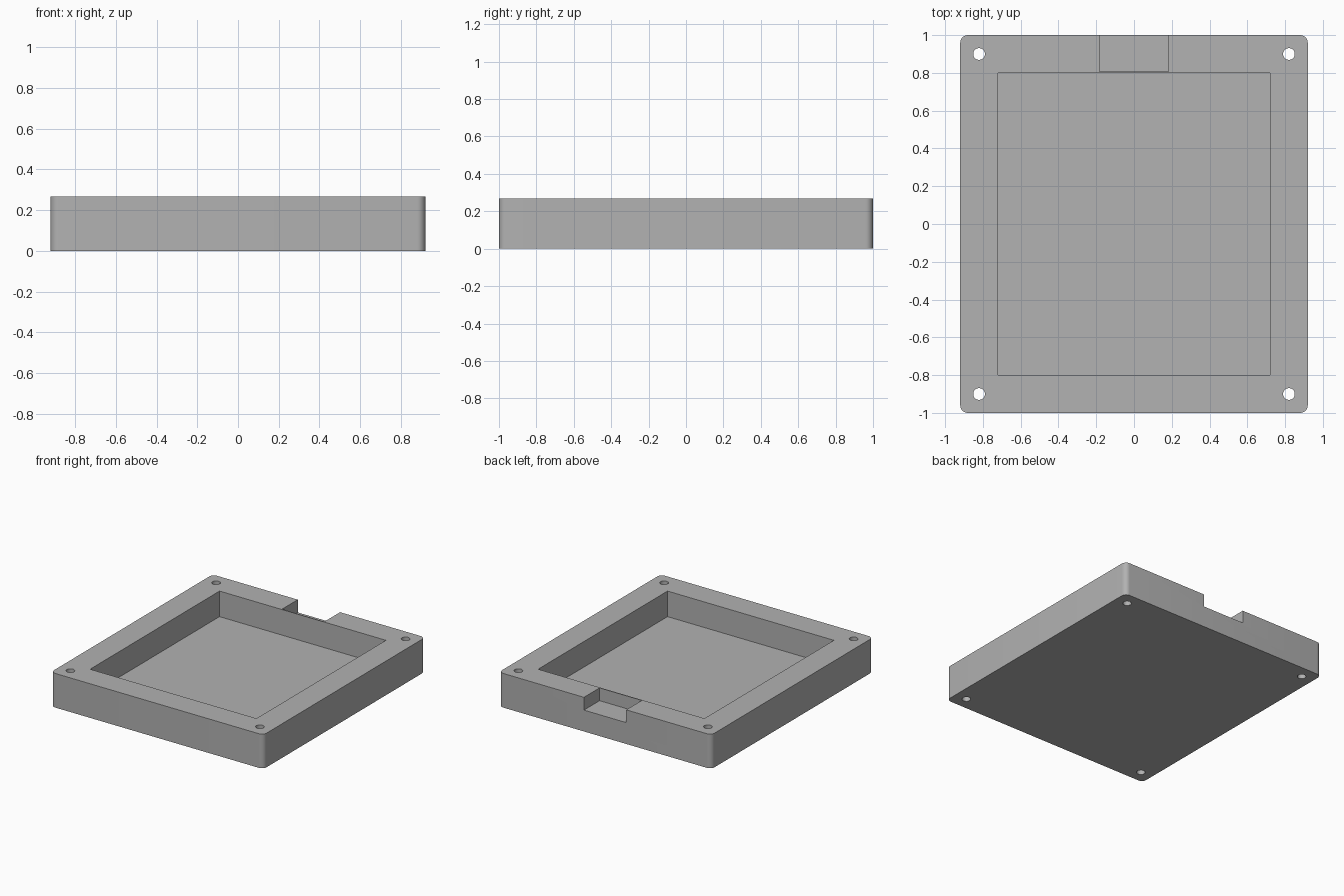
import bpy
import bmesh
from math import radians

default_cube = bpy.data.objects.get("Cube")
if default_cube:
    bpy.data.objects.remove(default_cube, do_unlink=True)

WIDTH, LENGTH, HEIGHT = 1.84, 2.0, 0.267
FLOOR = 0.067
OVER = 0.1  # how far cutters reach past the body

grey = bpy.data.materials.new("light_grey")
grey.use_nodes = True
colour = (0.445, 0.445, 0.445, 1)
grey.diffuse_color = colour
grey.node_tree.nodes["Principled BSDF"].inputs["Base Color"].default_value = colour


def add_box(name, low, high):
    """Box spanning two opposite corners."""
    mid = [(a + b) / 2 for a, b in zip(low, high)]
    bpy.ops.mesh.primitive_cube_add(size=1, location=mid)
    box = bpy.context.object
    box.name = name
    box.scale = [b - a for a, b in zip(low, high)]
    bpy.ops.object.transform_apply(location=True, rotation=False, scale=True)
    return box


def cut(body, cutter):
    """Subtract the cutter from the body, then discard it."""
    cutter.hide_render = True
    mod = body.modifiers.new("cut", "BOOLEAN")
    mod.operation = "DIFFERENCE"
    mod.solver = "EXACT"
    mod.object = cutter
    bpy.context.view_layer.objects.active = body
    bpy.ops.object.modifier_apply(modifier=mod.name)
    bpy.data.objects.remove(cutter, do_unlink=True)


# Tray body with rounded vertical corners
tray = add_box("tray", (-WIDTH / 2, -LENGTH / 2, 0), (WIDTH / 2, LENGTH / 2, HEIGHT))
bm = bmesh.new()
bm.from_mesh(tray.data)
uprights = [e for e in bm.edges if abs(e.verts[0].co.z - e.verts[1].co.z) > OVER]
bmesh.ops.bevel(bm, geom=uprights, offset=0.04, segments=8, profile=0.5, affect="EDGES")
bm.to_mesh(tray.data)
bm.free()
tray.data.materials.append(grey)

# Main recess
cut(tray, add_box("recess_cutter", (-0.72, -0.8, FLOOR), (0.72, 0.8, HEIGHT + OVER)))

# Notch in the back rim, leaving a thin wall beside the recess
cut(tray, add_box("notch_cutter", (-0.183, 0.807, HEIGHT - 0.1),
                  (0.183, LENGTH / 2 + OVER, HEIGHT + OVER)))

# Screw holes through the four corners
for x in (-0.82, 0.82):
    for y in (-0.9, 0.9):
        bpy.ops.mesh.primitive_cylinder_add(vertices=32, radius=0.031, depth=1,
                                            location=(x, y, HEIGHT / 2))
        cut(tray, bpy.context.object)

# Smooth corners and holes, crisp edges elsewhere
bpy.ops.object.select_all(action="DESELECT")
tray.select_set(True)
bpy.context.view_layer.objects.active = tray
bpy.ops.object.shade_smooth_by_angle(angle=radians(30))
